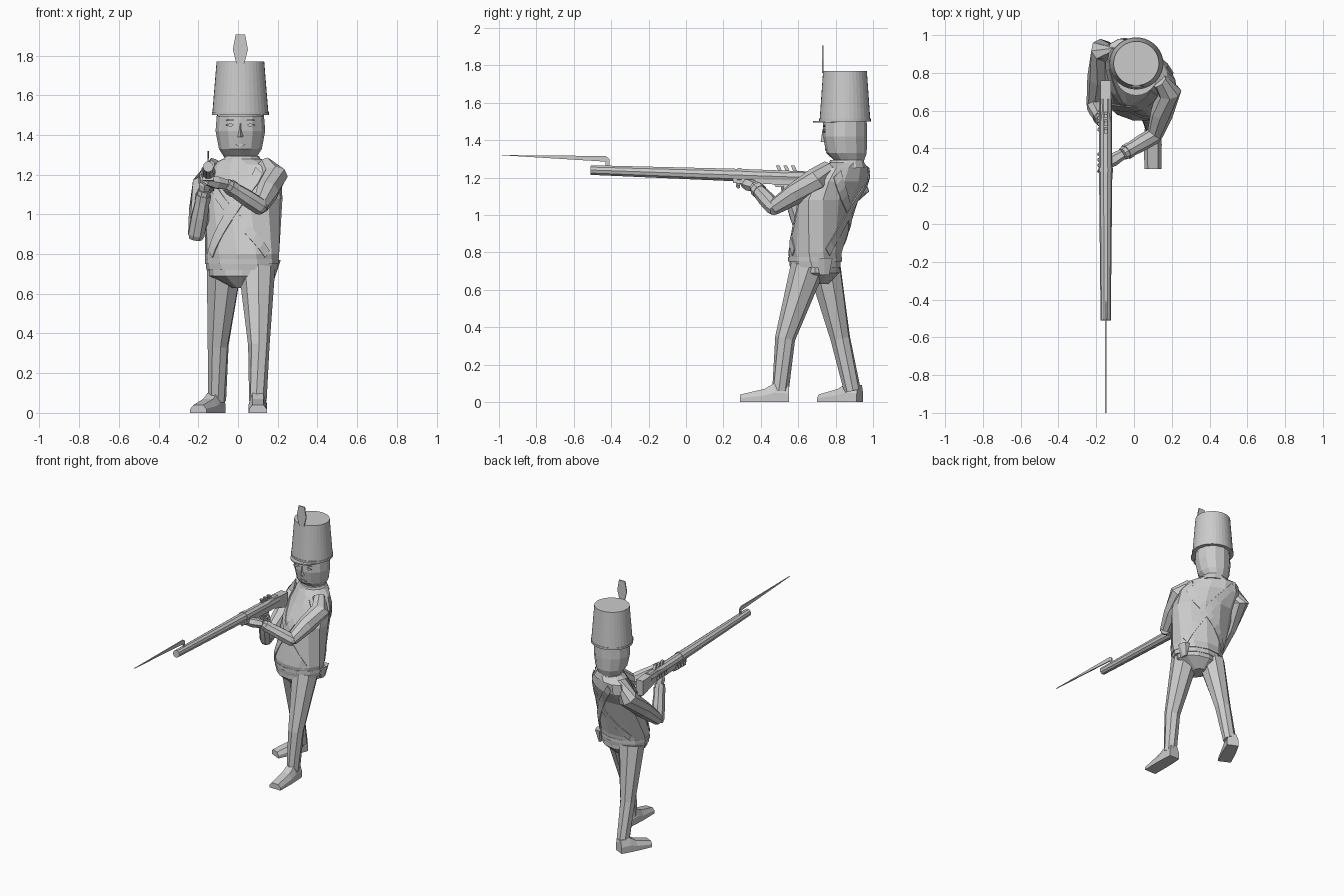
import bpy, bmesh
from math import sin, cos, tau, radians
from mathutils import Vector

if "Cube" in bpy.data.objects:
    bpy.data.objects.remove(bpy.data.objects["Cube"])

shade = (.6, .6, .6, 1)
grey = bpy.data.materials.new("plain_grey")
grey.use_nodes = True
grey.diffuse_color = shade
grey.node_tree.nodes["Principled BSDF"].inputs["Base Color"].default_value = shade


def finish(name, bm):
    bmesh.ops.recalc_face_normals(bm, faces=bm.faces)
    mesh = bpy.data.meshes.new(name)
    bm.to_mesh(mesh)
    bm.free()
    mesh.materials.append(grey)
    obj = bpy.data.objects.new(name, mesh)
    bpy.context.collection.objects.link(obj)
    return obj


def bridge(name, rings):
    """Skin a list of equal point rings and cap both ends."""
    bm = bmesh.new()
    loops = [[bm.verts.new(point) for point in ring] for ring in rings]
    for low, high in zip(loops, loops[1:]):
        for i in range(len(low)):
            bm.faces.new((low[i - 1], low[i], high[i], high[i - 1]))
    bm.faces.new(loops[0])
    bm.faces.new(loops[-1])
    return finish(name, bm)


def oval(section, angle, grow=0):
    """Point on a level oval: centre, half width, half depth, twist."""
    centre, wide, deep, twist = section
    turn = radians(twist)
    u, v = (wide + grow) * cos(angle), (deep + grow) * sin(angle)
    return centre + Vector((u * cos(turn) - v * sin(turn), u * sin(turn) + v * cos(turn), 0))


def section(y, z, wide, deep, twist=0, x=.02):
    return Vector((x, y, z)), wide, deep, twist


def stack(name, sections, sides=12):
    angles = [tau * i / sides for i in range(sides)]
    return bridge(name, [[oval(s, angle) for angle in angles] for s in sections])


def limb(name, points, radii, sides=8):
    """Tapered tube through the points."""
    rings = []
    for k, (point, radius) in enumerate(zip(points, radii)):
        along = points[min(k + 1, len(points) - 1)] - points[max(k - 1, 0)]
        turn = along.to_track_quat('Z', 'Y')
        rings.append([point + turn @ Vector((cos(tau * i / sides), sin(tau * i / sides), 0)) * radius
                      for i in range(sides)])
    return bridge(name, rings)


def plate(name, outline, place, half, axis="x"):
    """Flat outline extruded across x (outline in y, z) or across y (in x, z)."""
    def point(p, d):
        return (place + d, *p) if axis == "x" else (p[0], place + d, p[1])
    return bridge(name, [[point(p, d) for p in outline] for d in (-half, half)])


# Torso, turned towards the raised rifle
hem = section(.69, .72, .18, .135, -5)
waist = section(.69, .8, .19, .145, -10)
chest = section(.76, 1.08, .21, .145, -30, .03)
shoulders = section(.82, 1.18, .215, .125, -35, .03)
yoke = section(.85, 1.25, .18, .1, -35)
throat = section(.86, 1.28, .1, .09, -35)
torso = [hem, waist, chest, shoulders, yoke, throat]
stack("jacket", torso)
stack("waist_belt", [section(.69, z, .189, .145, -8) for z in (.75, .775)])
stack("collar", [section(.86, 1.25, .11, .1), section(.86, 1.295, .085, .09)])


def on_torso(angle, z):
    """Point just above the jacket at a height."""
    for low, high in zip(torso, torso[1:]):
        if z <= high[0].z:
            f = (z - low[0].z) / (high[0].z - low[0].z)
            return oval([a + (b - a) * f for a, b in zip(low, high)], angle, .001)


def strap(name, middle, lean):
    """Ribbon crossing one side of the jacket from shoulder to waist."""
    bm = bmesh.new()
    rows, steps, top, bottom = [], 10, 1.22, .8
    for i in range(steps + 1):
        f = i / steps
        angle = radians(middle + lean * (2 * f - 1))
        z = top + (bottom - top) * f
        edge = .018 if lean > 0 else -.018
        rows.append([bm.verts.new(on_torso(angle + s * .08, z + s * edge)) for s in (-1, 1)])
    for a, b in zip(rows, rows[1:]):
        bm.faces.new((*a, *reversed(b)))
    thickness = finish(name, bm).modifiers.new("thickness", 'SOLIDIFY')
    thickness.thickness, thickness.offset = .006, 0


for side, middle in (("front", -90), ("back", 90)):
    strap(side + "_left_strap", middle, -50)
    strap(side + "_right_strap", middle, 50)

# Pelvis and hip pouch
stack("pelvis", [section(.69, .63, .05, .07), section(.69, .69, .165, .13), section(.69, .76, .17, .13)])
stack("hip_pouch", [section(.74, .68, .01, .03, x=.175), section(.74, .77, .035, .05, x=.18)], 6)


# Striding legs with boots
def leg(side, hip, knee, ankle, heel, toe):
    limb(side + "_leg", [Vector(p) for p in (hip, knee, ankle)], (.092, .054, .045))
    heel, toe = Vector(heel), Vector(toe)
    across = (toe - heel).normalized().cross(Vector((0, 0, 1)))
    rings = []
    for f, wide, high in ((0, .04, .09), (.3, .045, .1), (.5, .047, .07), (1, .045, .04)):
        centre = heel.lerp(toe, f)
        rings.append([centre + across * wide * s + Vector((0, 0, high * up)) for s, up in
                      ((-1, 0), (1, 0), (1, .5), (.6, 1), (-.6, 1), (-1, .5))])
    bridge(side + "_boot", rings)


leg("left", (.095, .65, .72), (.105, .53, .34), (.1, .505, .06), (.1, .55, 0), (.1, .29, 0))
leg("right", (-.07, .74, .72), (-.1, .825, .34), (-.105, .89, .06), (-.1, .93, 0), (-.2, .72, 0))


# Arms, cuffs, palms and fingers; both hands reach the rifle
def arm(side, cap, shoulder, elbow, wrist, palm):
    cap, shoulder, elbow, wrist, palm = map(Vector, (cap, shoulder, elbow, wrist, palm))
    limb(side + "_upper_arm", [cap, shoulder, shoulder.lerp(elbow, .5), elbow], (.045, .066, .06, .042))
    lower = [elbow.lerp(wrist, f) for f in (-.1, 0, .4, 1)]
    limb(side + "_forearm", lower, (.035, .044, .044, .034))
    limb(side + "_cuff", [elbow.lerp(wrist, f) for f in (.75, .9)], (.041, .041))
    limb(side + "_palm", [wrist.lerp(palm, f) for f in (0, .5, 1)], (.028, .035, .025), 6)
    for i in range(4):
        knuckle = palm + Vector((-.025, .03 * (i - 1), 0))
        bend = [knuckle + Vector(d) for d in ((.03, 0, -.02), (0, 0, 0), (0, 0, .03))]
        limb(f"{side}_finger_{i + 1}", bend, (.012, .012, .009), 5)


arm("left", (.13, .76, 1.25), (.185, .7, 1.19), (.11, .47, 1.04), (-.06, .37, 1.15), (-.16, .31, 1.17))
arm("right", (-.1, .89, 1.26), (-.165, .92, 1.15), (-.21, .63, .9), (-.17, .55, 1.12), (-.16, .53, 1.18))

# Rifle
gun_x = -.15
muzzle, breech = Vector((gun_x, -.51, 1.24)), Vector((gun_x, .66, 1.2))
limb("barrel", [muzzle.lerp(breech, f) for f in (0, .65, 1)], (.027, .035, .034), 10)
limb("barrel_band", [muzzle.lerp(breech, f) for f in (.67, .69)], (.039, .039), 10)
plate("gun_stock", [(.25, 1.2), (.6, 1.23), (.76, 1.22), (.76, 1.11), (.6, 1.16), (.25, 1.17)],
      gun_x, .028)
for label, y in (("hammer", .58), ("flint", .54), ("rear_sight", .5)):
    plate(label, [(y, 1.22), (y + .02, 1.22), (y, 1.265), (y - .02, 1.265)], gun_x, .01)
plate("trigger_guard", [(.46, 1.18), (.58, 1.18), (.56, 1.15), (.48, 1.15)], gun_x, .008)
plate("bayonet", [(-1, 1.32), (-.43, 1.315), (-.41, 1.3), (-.41, 1.25), (-.43, 1.25), (-.43, 1.285)],
      gun_x, .004)

# Head and face
face_x = .012
stack("neck", [section(.86, z, .065, .07) for z in (1.25, 1.31)])
stack("head", [section(.875, 1.285, .08, .075, 0, face_x), section(.858, 1.33, .108, .108, 0, face_x),
               section(.85, 1.42, .125, .118, 0, face_x), section(.85, 1.51, .118, .116, 0, face_x)])
stack("nose", [section(.74, 1.39, .014, .02, 0, face_x), section(.74, 1.46, .005, .01, 0, face_x)], 4)


def diamond(name, x, y, z, wide, high):
    plate(name, [(x - wide, z), (x, z - high), (x + wide, z), (x, z + high)], y, .0049, "y")


for side, s in (("left", 1), ("right", -1)):
    diamond(side + "_eye", face_x + s * .05, .739, 1.45, .026, .009)
    diamond(side + "_brow", face_x + s * .05, .739, 1.475, .026, .005)
diamond("mouth", face_x, .747, 1.35, .03, .005)

# Tall hat with band, visor and plume
stack("hat", [section(.85, 1.5, .142, .136, 0, face_x), section(.85, 1.77, .12, .117, 0, face_x)], 36)
stack("hat_band", [section(.85, z, .144, .138, 0, face_x) for z in (1.5, 1.515)], 36)
stack("visor", [section(.8, z, .115, .12, 0, face_x) for z in (1.494, 1.502)], 24)
plume = [(.02, 1.76), (.038, 1.83), (.024, 1.905)]
plate("plume", [(face_x + w, z) for w, z in plume] + [(face_x - w, z) for w, z in reversed(plume)],
      .73, .004, "y")
